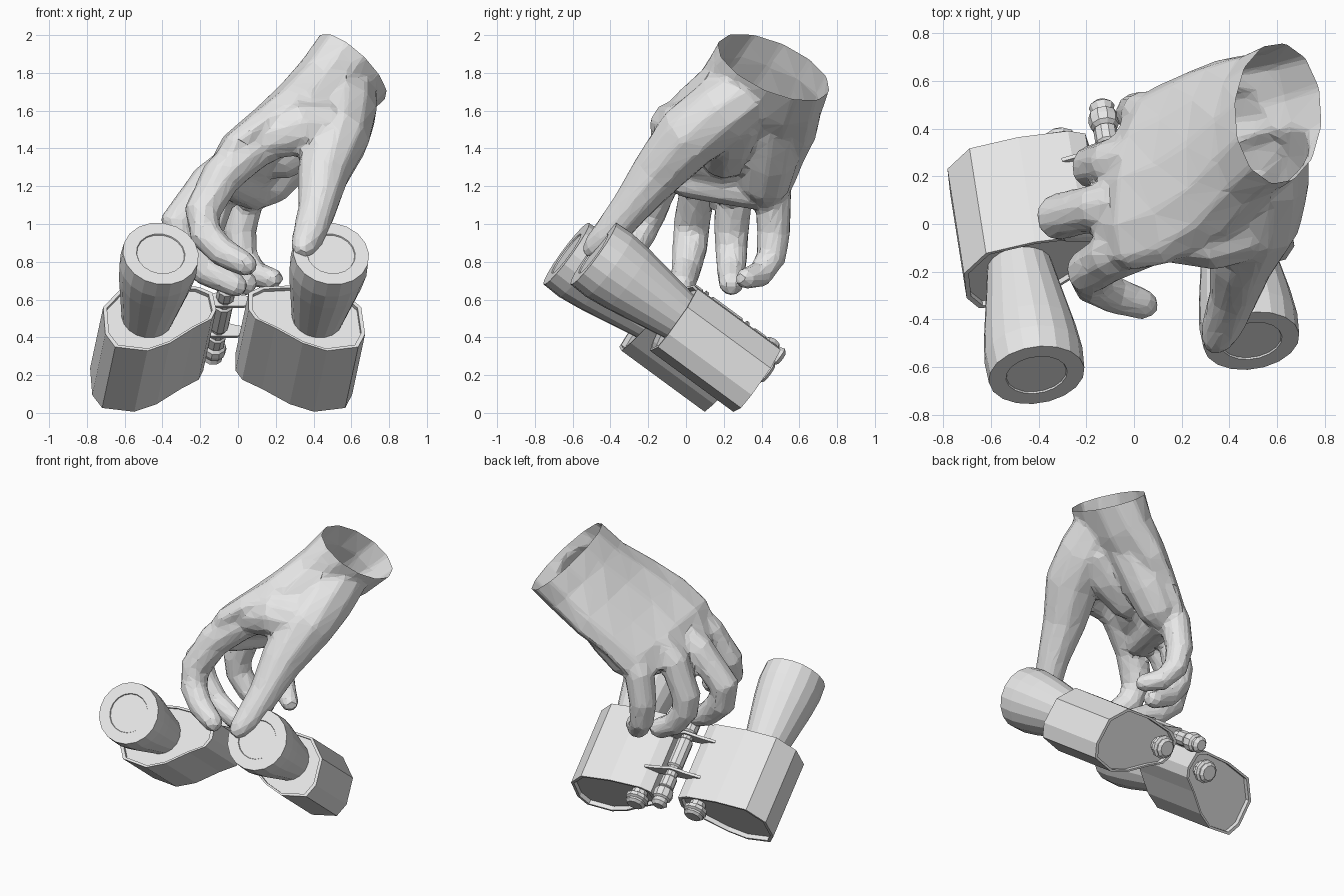
import bpy, bmesh, math
from mathutils import Vector as V

cube = bpy.data.objects.get("Cube")
if cube:
    bpy.data.objects.remove(cube, do_unlink=True)

grey = bpy.data.materials.new("plain_grey")
grey.use_nodes = True
grey.diffuse_color = (0.8, 0.8, 0.8, 1)
grey.node_tree.nodes["Principled BSDF"].inputs["Base Color"].default_value = (0.8, 0.8, 0.8, 1)


def add_object(name, bm):
    bmesh.ops.recalc_face_normals(bm, faces=bm.faces)
    mesh = bpy.data.meshes.new(name)
    bm.to_mesh(mesh)
    bm.free()
    mesh.materials.append(grey)
    ob = bpy.data.objects.new(name, mesh)
    bpy.context.collection.objects.link(ob)
    return ob


def skin_rings(bm, rings):
    """Bridge a list of point loops and cap both ends."""
    loops = [[bm.verts.new(p) for p in ring] for ring in rings]
    n = len(loops[0])
    for a, b in zip(loops, loops[1:]):
        for i in range(n):
            j = (i + 1) % n
            bm.faces.new((a[i], a[j], b[j], b[i]))
    bm.faces.new(loops[0][::-1])
    bm.faces.new(loops[-1])


def ellipse(c, a, b, n=12):
    return [V(c) + V(a) * math.cos(2 * math.pi * i / n) + V(b) * math.sin(2 * math.pi * i / n)
            for i in range(n)]


# Tilted frame of the binoculars: side, along the barrels, and up
along = V((-0.126, 0.8, -0.587)).normalized()
side = V((0.988, 0.157, 0)).normalized()
up = side.cross(along).normalized()
middle = V((0.03, -0.56, 0.84))


def place(a, b, t):
    return middle + side * a + up * b + along * t


def turned(name, a, b, profile, n=16):
    """Round part along the barrel direction from (distance, radius) pairs."""
    bm = bmesh.new()
    skin_rings(bm, [ellipse(place(a, b, t), side * r, up * r, n) for t, r in profile])
    return add_object(name, bm)


# Cross-section of one prism housing, barrel centre at the origin, hinge at +x
housing = [(-.24, -.13), (-.195, -.215), (-.025, -.24), (.1, -.19), (.24, -.09), (.34, -.03),
           (.37, .03), (.36, .14), (.29, .178), (.08, .19), (-.13, .165), (-.235, .045)]

for label, s, offset in (("right", 1, -.445), ("left", -1, .468)):
    # Housing with a thin rim and recessed ends
    bm = bmesh.new()
    rings = []
    for t, k in ((.565, .93), (.54, .93), (.54, 1), (1.09, 1), (1.09, .93), (1.06, .93)):
        rings.append([place(offset + s * (.05 + (x - .05) * k), -.02 + (y + .02) * k, t)
                      for x, y in housing])
    skin_rings(bm, rings)
    add_object(label + "_housing", bm)

    # Flared barrel with a shallow ring on its end
    turned(label + "_barrel", offset, 0,
           [(.002, .127), (-.005, .13), (-.005, .203), (.1, .208), (.22, .195), (.4, .165),
            (.58, .135)], 18)

    # Small eyepiece
    turned(label + "_eyepiece", offset + s * .25, .06,
           [(1.04, .05), (1.09, .055), (1.1, .075), (1.125, .078), (1.135, .062),
            (1.15, .068), (1.165, .05)], 10)

    # Pointed hinge brackets
    for i, t in enumerate((.66, .93)):
        bm = bmesh.new()
        outline = [(0, .14), (.1 * s, .14), (.2 * s, .19), (.1 * s, .21), (0, .24)]
        skin_rings(bm, [[place(a, b, t + dt) for a, b in outline] for dt in (0, .018)])
        add_object(f"{label}_bracket_{i + 1}", bm)

# Hinge rod with collars and the focus knob
turned("hinge_rod", 0, .185,
       [(.55, .03), (.57, .05), (.64, .05), (.65, .04), (.7, .04), (.71, .052), (.9, .052),
        (.91, .04), (.98, .04), (.99, .05), (1.06, .05), (1.07, .035)], 10)
turned("focus_knob", 0, .185,
       [(1.06, .035), (1.08, .06), (1.11, .066), (1.14, .06), (1.15, .045), (1.18, .055),
        (1.2, .035)], 10)


def digit(bm, points):
    """Rounded fleshy tube through (x, y, z, radius) joints."""
    pts = [V(p[:3]) for p in points]
    rad = [p[3] for p in points]
    tip = (pts[-1] - pts[-2]).normalized()
    pts.append(pts[-1] + tip * rad[-1] * .7)
    rad.append(rad[-1] * .55)
    rings = []
    for i, p in enumerate(pts):
        d = (pts[min(i + 1, len(pts) - 1)] - pts[max(i - 1, 0)]).normalized()
        a = d.cross(V((.2, 1, .1))).normalized()
        rings.append(ellipse(p, a * rad[i], d.cross(a) * rad[i], 10))
    skin_rings(bm, rings)


# Hand: forearm stub and palm
bm = bmesh.new()
wrist, arm_axis = V((.605, .465, 1.83)), V((.585, .28, .76)).normalized()
wrist_long, wrist_short = V((.03, .295, -.13)), V((.18, -.05, -.125))
skin_rings(bm, [ellipse(c, a, b) for c, a, b in (
    (wrist + arm_axis * .15, wrist_long, wrist_short),
    (wrist, wrist_long, wrist_short),
    ((.49, .40, 1.70), (.03, .32, -.11), (.15, -.04, -.14)),
    ((.33, .31, 1.56), (.02, .38, -.11), (.11, -.03, -.14)),
    ((.17, .23, 1.44), (.03, .40, -.11), (.09, -.02, -.12)),
    ((.04, .19, 1.32), (.05, .39, -.11), (.11, 0, -.10)),
    ((-.05, .18, 1.2), (.08, .35, -.08), (.10, 0, -.04)))])

# Palm flesh: heel, web to the thumb, index edge, palm hollow and finger roots
for joints in (
        [(.52, .47, 1.68, .15), (.38, .46, 1.52, .17), (.25, .44, 1.35, .16),
         (.14, .42, 1.2, .13)],
        [(.04, .0, 1.4, .12), (.18, -.05, 1.46, .12), (.32, -.05, 1.51, .15),
         (.46, .0, 1.5, .16)],
        [(.52, .24, 1.78, .13), (.35, .07, 1.62, .14), (.1, -.05, 1.41, .12)],
        [(.52, .26, 1.6, .18), (.37, .22, 1.46, .16), (.2, .2, 1.35, .13)],
        [(-.06, -.02, 1.23, .09), (.02, .2, 1.2, .1), (.09, .4, 1.17, .1)]):
    digit(bm, joints)

# Fingers from front to back, then the thumb
for joints in (
        [(.06, -.06, 1.39, .12), (-.09, -.13, 1.25, .11), (-.19, -.2, 1.06, .1),
         (-.17, -.25, .94, .09), (-.08, -.3, .85, .08), (.05, -.34, .78, .065)],
        [(.03, .1, 1.36, .1), (-.15, .07, 1.23, .1), (-.32, .03, 1.0, .1),
         (-.29, .02, .87, .095), (-.17, .0, .75, .08), (0, -.02, .67, .065)],
        [(.03, .28, 1.33, .1), (-.09, .26, 1.2, .1), (-.17, .24, .97, .096),
         (-.16, .24, .86, .088), (-.08, .24, .75, .078), (.05, .24, .68, .068)],
        [(.13, .44, 1.3, .11), (.04, .46, 1.15, .1), (.01, .465, .96, .09),
         (.03, .45, .82, .08), (.1, .39, .73, .072), (.19, .31, .71, .058)],
        [(.58, .4, 1.74, .16), (.55, .2, 1.6, .19), (.52, .01, 1.46, .18),
         (.45, -.16, 1.26, .14), (.42, -.3, 1.08, .105), (.375, -.42, .93, .09),
         (.345, -.49, .87, .068)]):
    digit(bm, joints)
hand = add_object("hand", bm)

# Merge the overlapping shapes into one faceted skin
remesh = hand.modifiers.new("merge", "REMESH")
remesh.mode = "VOXEL"
remesh.voxel_size = 0.018
relax = hand.modifiers.new("relax", "SMOOTH")
relax.factor = 0.5
relax.iterations = 5
facets = hand.modifiers.new("facets", "DECIMATE")
facets.ratio = 0.07
bpy.context.view_layer.update()
merged = bpy.data.meshes.new_from_object(hand.evaluated_get(bpy.context.evaluated_depsgraph_get()))
hand.modifiers.clear()

# Cut the wrist open
bm = bmesh.new()
bm.from_mesh(merged)
bmesh.ops.bisect_plane(bm, geom=bm.verts[:] + bm.edges[:] + bm.faces[:],
                       plane_co=wrist, plane_no=arm_axis, clear_outer=True)
for face in bm.faces:
    face.smooth = False
    face.material_index = 0
bm.to_mesh(hand.data)
bm.free()
bpy.data.meshes.remove(merged)
